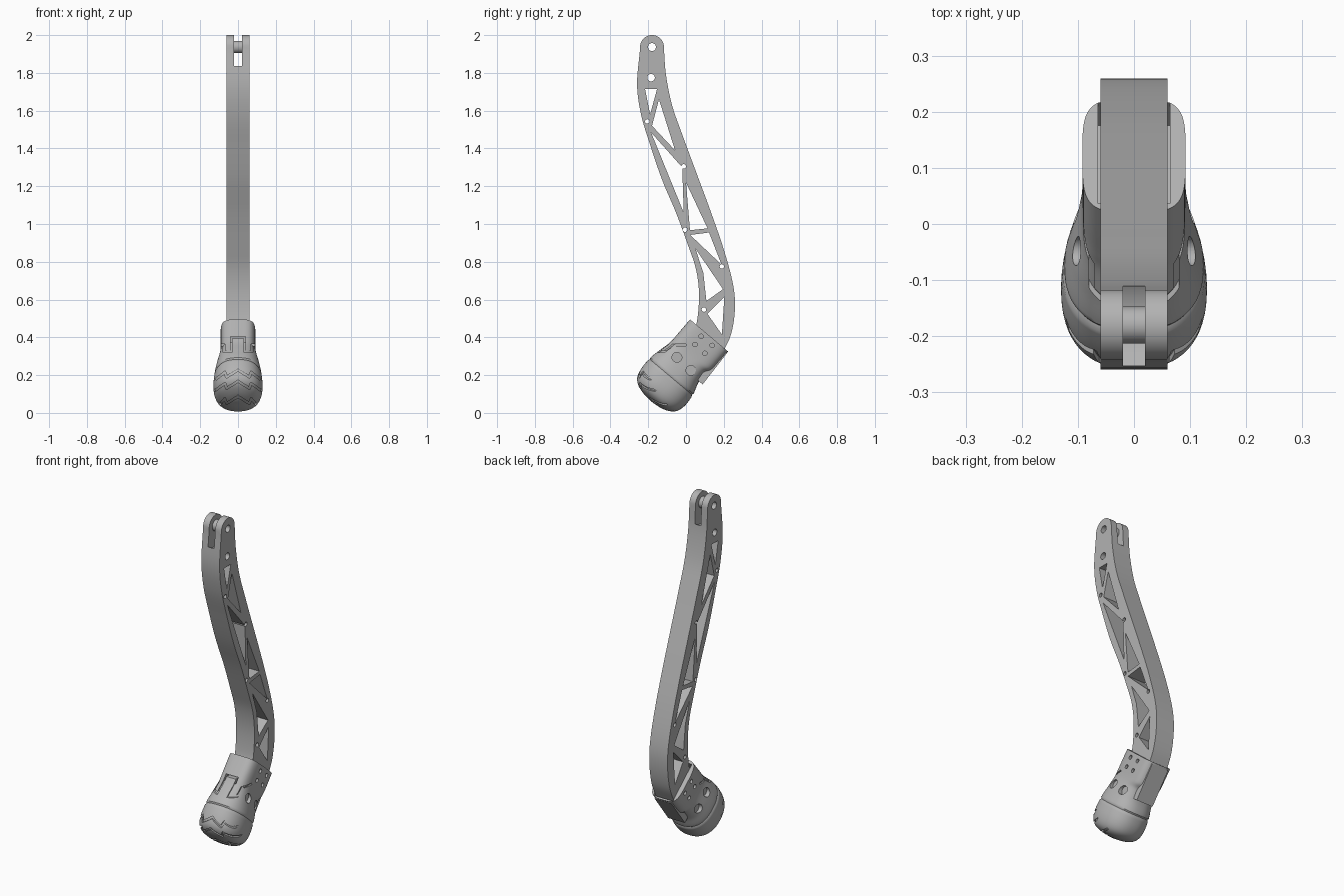
import bpy, bmesh
from math import sin, cos, pi
from mathutils import Vector

cube = bpy.data.objects.get("Cube")
if cube:
    bpy.data.objects.remove(cube, do_unlink=True)

grey = bpy.data.materials.new("satin grey")
grey.use_nodes = True
grey.diffuse_color = (0.45, 0.45, 0.45, 1)
grey.node_tree.nodes["Principled BSDF"].inputs["Base Color"].default_value = (0.45, 0.45, 0.45, 1)


# Helpers
def make(name, bm):
    bmesh.ops.recalc_face_normals(bm, faces=bm.faces)
    mesh = bpy.data.meshes.new(name)
    bm.to_mesh(mesh)
    bm.free()
    mesh.materials.append(grey)
    obj = bpy.data.objects.new(name, mesh)
    bpy.context.collection.objects.link(obj)
    return obj


def prisms(name, items, axis="x"):
    """Flat outlines, each with a start and end, extruded along x or y."""
    bm = bmesh.new()
    for pts, a, b in items:
        def place(p, d):
            return (d, p[0], p[1]) if axis == "x" else (p[0], d, p[1])
        lo = [bm.verts.new(place(p, a)) for p in pts]
        hi = [bm.verts.new(place(p, b)) for p in pts]
        bm.faces.new(lo)
        bm.faces.new(hi)
        for i in range(len(pts)):
            j = (i + 1) % len(pts)
            bm.faces.new((lo[i], lo[j], hi[j], hi[i]))
    return make(name, bm)


def circle(c, r, n=32):
    return [(c[0] + r * cos(2 * pi * i / n), c[1] + r * sin(2 * pi * i / n)) for i in range(n)]


def spline(pts, steps=6):
    """Smooth interpolation through rows of values."""
    p = [Vector(q) for q in pts]
    p = [2 * p[0] - p[1]] + p + [2 * p[-1] - p[-2]]
    out = []
    for i in range(1, len(p) - 2):
        for s in range(steps):
            t = s / steps
            out.append(0.5 * (2 * p[i] + (p[i + 1] - p[i - 1]) * t
                       + (2 * p[i - 1] - 5 * p[i] + 4 * p[i + 1] - p[i + 2]) * t ** 2
                       + (3 * p[i] - p[i - 1] - 3 * p[i + 1] + p[i + 2]) * t ** 3))
    return out + [p[-2]]


def cut(obj, *cutters):
    for c in cutters:
        c.hide_render = True
        m = obj.modifiers.new("cut", "BOOLEAN")
        m.object, m.operation, m.solver, m.use_self = c, "DIFFERENCE", "EXACT", True
    deps = bpy.context.evaluated_depsgraph_get()
    mesh = bpy.data.meshes.new_from_object(obj.evaluated_get(deps))
    obj.modifiers.clear()
    obj.data = mesh


def smooth(obj):
    bpy.ops.object.select_all(action="DESELECT")
    obj.select_set(True)
    bpy.context.view_layer.objects.active = obj
    bpy.ops.object.shade_smooth_by_angle(angle=0.6)


# Arm: S-curved slab with a rounded top
pivot = (-0.18, 1.937)
front_edge = spline([(0.03, 0.42), (0.058, 0.484), (0.069, 0.627), (0.053, 0.76), (0.01, 0.89),
                     (-0.053, 1.06), (-0.127, 1.235), (-0.19, 1.42), (-0.238, 1.58),
                     (-0.259, 1.74), (-0.243, 1.93)])
back_edge = spline([(-0.117, 1.93), (-0.106, 1.79), (-0.074, 1.63), (-0.02, 1.474), (0.048, 1.29),
                    (0.127, 1.077), (0.2, 0.865), (0.249, 0.68), (0.259, 0.548),
                    (0.238, 0.415), (0.19, 0.31)])
cap = [(pivot[0] - 0.063 * cos(pi * i / 20), pivot[1] + 0.063 * sin(pi * i / 20)) for i in range(1, 20)]
arm = prisms("arm", [([tuple(p) for p in front_edge] + cap + [tuple(p) for p in back_edge], -0.06, 0.06)])

# Truss windows, rivet holes, pivot holes and fork slot
windows = [[(-0.217, 1.715), (-0.153, 1.715), (-0.19, 1.58)],
           [(-0.143, 1.66), (-0.058, 1.39), (-0.18, 1.52)],
           [(-0.185, 1.485), (-0.02, 1.3), (-0.012, 1.06)],
           [(0, 1.22), (0.021, 0.967), (0.114, 0.977)],
           [(0.022, 0.942), (0.122, 0.955), (0.188, 0.785)],
           [(0.05, 0.87), (0.196, 0.655), (0.108, 0.592), (0.092, 0.74)],
           [(0.113, 0.525), (0.203, 0.615), (0.19, 0.415)]]
rivets = [(-0.205, 1.543), (-0.012, 1.305), (-0.005, 0.97), (0.19, 0.775), (0.095, 0.547)]
holes = [circle(c, 0.012, 16) for c in rivets] + [circle(pivot, 0.021), circle((-0.185, 1.775), 0.02)]
window_cut = prisms("window_cutter", [(w, -0.1, 0.1) for w in windows])
hole_cut = prisms("hole_cutter", [(h, -0.1, 0.1) for h in holes])
slot_cut = prisms("slot_cutter", [(circle(pivot, 0.125, 48), -0.02, 0.02)])
cut(arm, window_cut, hole_cut, slot_cut)
spacer = prisms("pivot_spacer", [(circle(pivot, 0.033), -0.021, 0.021)])
cut(spacer, hole_cut)


# Foot frame: t runs down the tilted axis, u runs across it toward the back
def foot(t, u):
    return (0.122 - 0.644 * t + 0.765 * u, 0.41 - 0.765 * t - 0.644 * u)


# Rows: t, half width, front u, back u, squareness
rows = [(0, 0.092, -0.1315, 0.1315, 4), (0.07, 0.092, -0.132, 0.1315, 4),
        (0.13, 0.092, -0.133, 0.129, 3.8), (0.17, 0.097, -0.136, 0.11, 3.2),
        (0.23, 0.112, -0.15, 0.118, 2.6), (0.29, 0.124, -0.162, 0.136, 2.4),
        (0.36, 0.13, -0.162, 0.142, 2.3), (0.41, 0.122, -0.15, 0.13, 2.3),
        (0.44, 0.1, -0.122, 0.1, 2.3), (0.457, 0.06, -0.075, 0.055, 2.2), (0.464, 0.012, -0.02, 0, 2)]


def loft(name, shrink=1.0, start=0.0, n=64):
    bm = bmesh.new()
    rings = []
    for t, hx, u0, u1, e in spline(rows, 8):
        if t < start:
            continue
        # narrow seam around the widest part
        k = shrink * (0.965 if 0.293 < t < 0.303 else 1)
        mid, hu = (u0 + u1) / 2, (u1 - u0) / 2
        t = 0.25 + (t - 0.25) * shrink
        ring = []
        for i in range(n):
            c, s = cos(2 * pi * i / n), sin(2 * pi * i / n)
            x = k * hx * abs(c) ** (2 / e) * (1 if c > 0 else -1)
            u = mid + k * hu * abs(s) ** (2 / e) * (1 if s > 0 else -1)
            ring.append(bm.verts.new((x, *foot(t, u))))
        rings.append(ring)
    for a, b in zip(rings, rings[1:]):
        for i in range(n):
            j = (i + 1) % n
            bm.faces.new((a[i], a[j], b[j], b[i]))
    bm.faces.new(rings[0])
    bm.faces.new(rings[-1])
    return make(name, bm)


shell = loft("foot_shell")
core = loft("foot_core", 0.955, 0.15)


# Tread and clasp grooves: thin strips along mirrored paths
def strips(path, width, y0, y1):
    out = []
    full = path + [(-x, z) for x, z in reversed(path)]
    for a, b in zip(full, full[1:]):
        a, b = Vector(a), Vector(b)
        if (b - a).length < 0.001:
            continue
        d = (b - a).normalized() * width / 2
        q = Vector((-d.y, d.x))
        a, b = a - d * 0.9, b + d * 0.9
        out.append(([tuple(v) for v in (a + q, b + q, b - q, a - q)], y0, y1))
    return out


tread = []
for z, w in ((0.215, 0.115), (0.155, 0.12), (0.075, 0.1)):
    tread += strips([(-w, z - 0.035), (-0.07, z), (-0.06, z - 0.025), (0, z + 0.012)], 0.011, -0.4, -0.1)
clasp = strips([(-0.1, 0.36), (-0.075, 0.36), (-0.075, 0.325), (-0.036, 0.325), (-0.036, 0.4), (0, 0.4)],
               0.01, -0.3, 0.0)
tread_cut = prisms("tread_cutter", tread, "y")
clasp_cut = prisms("clasp_cutter", clasp, "y")

# Side screw holes, mirrored, and the recess that receives the arm
screws = []
for side in (-1, 1):
    for c in ((0.08, 0.405), (0.138, 0.357), (0.048, 0.362), (0.1, 0.315)):
        screws.append((circle(c, 0.012, 16), side * 0.078, side * 0.2))
    for c in ((-0.048, 0.294), (0.026, 0.225)):
        screws.append((circle(c, 0.026), side * 0.085, side * 0.2))
screw_cut = prisms("screw_cutter", screws)
recess = [foot(t, u) for t, u in ((-0.05, -0.112), (-0.05, 0.121), (0.06, 0.121), (0.06, -0.112))]
recess_cut = prisms("recess_cutter", [(recess, -0.064, 0.064)])
cut(shell, tread_cut, clasp_cut, screw_cut, recess_cut)
cut(core, screw_cut)

# Heel plate behind the socket
plate = [foot(t, u) for t, u in ((0.01, 0.1), (0.01, 0.133), (0.22, 0.141), (0.22, 0.1))]
heel_plate = prisms("heel_plate", [(plate, -0.055, 0.055)])
cut(heel_plate, recess_cut)

for part in (arm, spacer, shell, core, heel_plate):
    smooth(part)
for c in (window_cut, hole_cut, slot_cut, tread_cut, clasp_cut, screw_cut, recess_cut):
    bpy.data.objects.remove(c, do_unlink=True)
